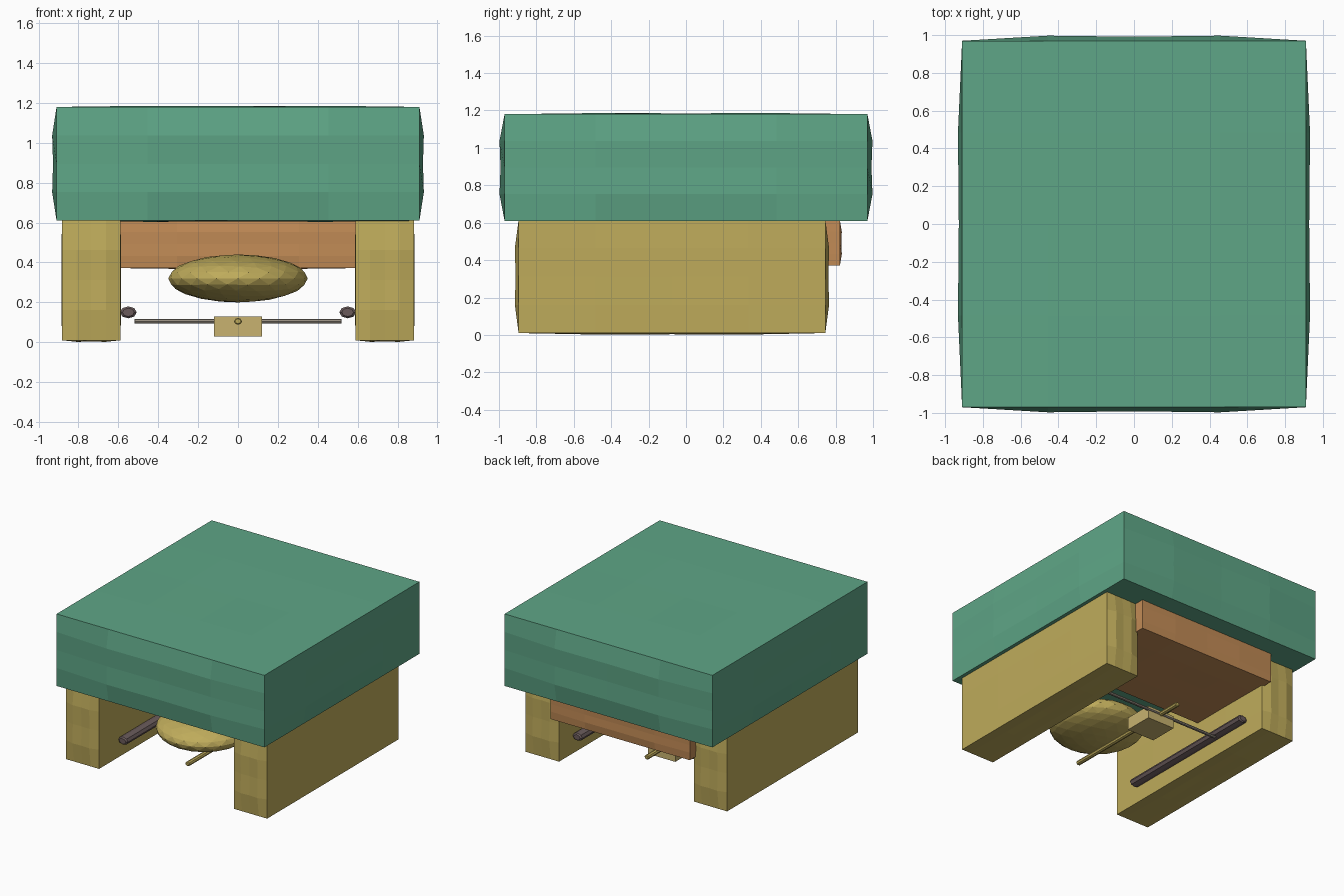
import bpy, bmesh, math
from mathutils import Matrix, Vector

if "Cube" in bpy.data.objects:
    bpy.data.objects.remove(bpy.data.objects["Cube"])


def material(name, rgb):
    m = bpy.data.materials.new(name)
    m.diffuse_color = (*rgb, 1)
    m.use_nodes = True
    m.node_tree.nodes["Principled BSDF"].inputs["Base Color"].default_value = m.diffuse_color
    return m


GREEN = material("green", (0.113, 0.38, 0.24))
OCHRE = material("ochre", (0.52, 0.41, 0.105))
ORANGE = material("orange brown", (0.54, 0.26, 0.093))
TAN = material("tan", (0.58, 0.45, 0.16))
DARK = material("dark brown grey", (0.145, 0.105, 0.105))
TAUPE = material("taupe", (0.30, 0.26, 0.21))


def finish(bm, name, mat):
    bmesh.ops.recalc_face_normals(bm, faces=bm.faces)
    me = bpy.data.meshes.new(name)
    bm.to_mesh(me)
    bm.free()
    me.materials.append(mat)
    ob = bpy.data.objects.new(name, me)
    bpy.context.collection.objects.link(ob)
    return ob


def block(name, lo, hi, mat, bulge=None):
    """Box between two corners; bulge pushes the inside of each face outward."""
    bm = bmesh.new()
    bmesh.ops.create_cube(bm, size=2)
    if bulge:
        bmesh.ops.subdivide_edges(bm, edges=bm.edges[:], cuts=3, use_grid_fill=True)
    lo, hi = Vector(lo), Vector(hi)
    mid, half = (lo + hi) / 2, (hi - lo) / 2
    for v in bm.verts:
        p = v.co.copy()
        v.co = Vector(mid[i] + p[i] * half[i] for i in range(3))
        outer = [i for i in range(3) if abs(p[i]) > 0.99]
        if bulge and len(outer) == 1:
            i = outer[0]
            centred = sum(abs(c) < 0.01 for c in p)
            amount = 0.8 if centred and centred < 3 else 1.0
            if centred == 2:
                amount = 0.6
            v.co[i] += math.copysign(bulge[i] * amount, p[i])
    return finish(bm, name, mat)


def rod(name, centre, length, rx, ry, axis, mat, sides=8):
    """Rod along X or Y with slightly chamfered ends."""
    bm = bmesh.new()
    rings = []
    h = length / 2
    c = 0.3 * ry
    for t, s in ((-h, 0.7), (-h + c, 1), (h - c, 1), (h, 0.7)):
        ring = []
        for k in range(sides):
            a = 2 * math.pi * k / sides
            u, w = rx * s * math.cos(a), ry * s * math.sin(a)
            co = (t, u, w) if axis == 'X' else (u, t, w)
            ring.append(bm.verts.new(Vector(centre) + Vector(co)))
        rings.append(ring)
    for a, b in zip(rings, rings[1:]):
        for k in range(sides):
            n = (k + 1) % sides
            bm.faces.new((a[k], a[n], b[n], b[k]))
    bm.faces.new(rings[0])
    bm.faces.new(rings[-1])
    return finish(bm, name, mat)


# Large slab on top
block("roof_slab", (-0.91, -0.97, 0.61), (0.91, 0.97, 1.18), GREEN, (0.022, 0.027, 0.006))

# Side walls and the rods beside them
for side, s in (("left", -1), ("right", 1)):
    xs = sorted((s * 0.59, s * 0.882))
    block(side + "_wall", (xs[0], -0.895, 0.01), (xs[1], 0.745, 0.615), OCHRE,
          (0.004, 0.02, 0.008))
    rod(side + "_rail", (s * 0.55, -0.04, 0.15), 1.24, 0.042, 0.03, 'Y', DARK)

# Rear block between the walls
block("rear_block", (-0.61, 0.02, 0.372), (0.61, 0.823, 0.612), ORANGE, (0.003, 0.01, 0.004))

# Flattened ball under the front
bm = bmesh.new()
bmesh.ops.create_icosphere(bm, subdivisions=3, radius=1, matrix=(
    Matrix.Translation((0, -0.42, 0.32)) @ Matrix.Diagonal((0.35, 0.35, 0.12, 1))))
finish(bm, "flattened_ball", OCHRE)

# Small hub with cross shaft and long shaft
block("hub", (-0.12, 0.075, 0.03), (0.12, 0.305, 0.13), TAN)
rod("cross_shaft", (0, 0.30, 0.105), 1.04, 0.012, 0.012, 'X', TAUPE)
rod("long_shaft", (0, -0.07, 0.105), 1.13, 0.02, 0.017, 'Y', OCHRE)
